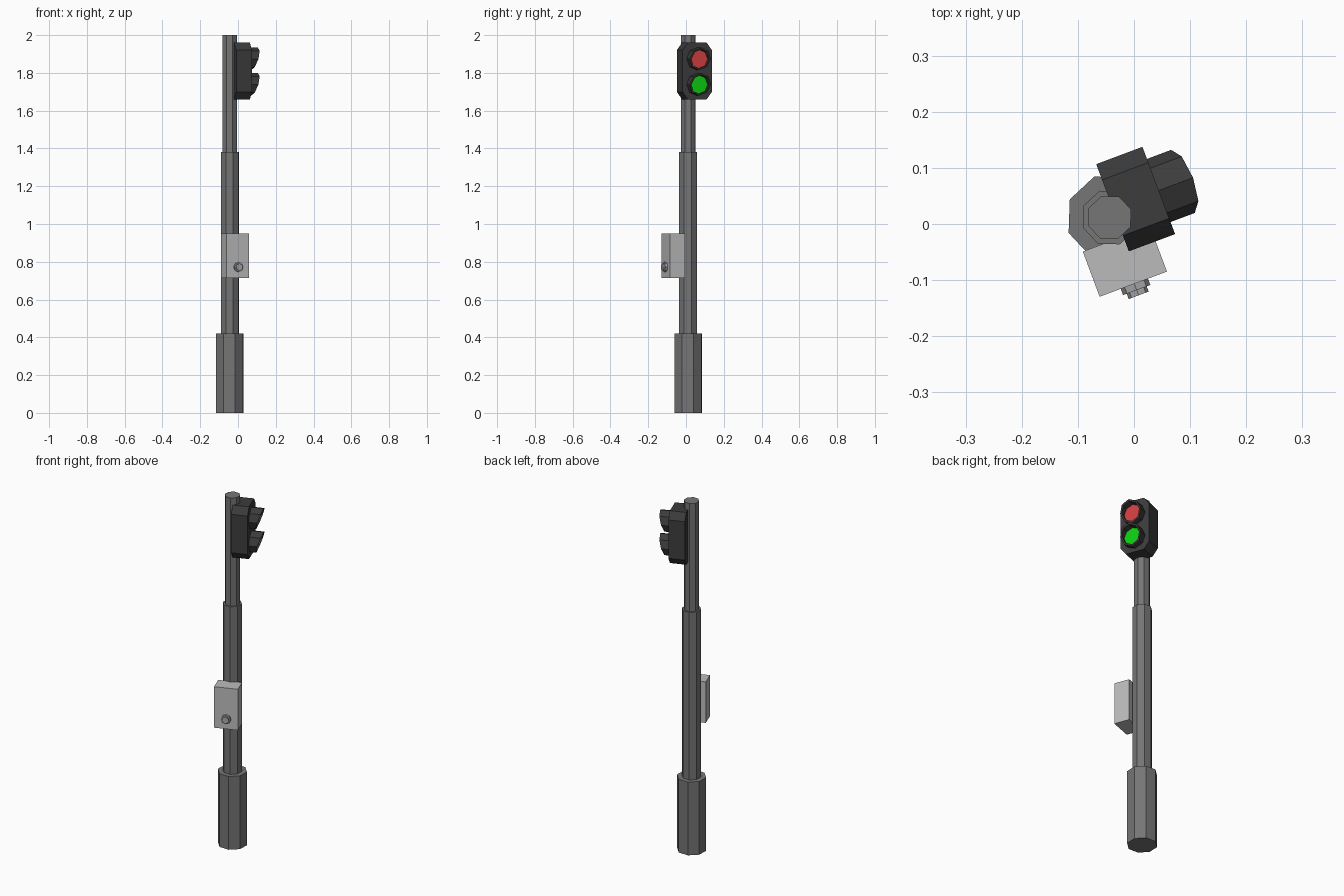
import bpy, bmesh
from math import cos, sin, pi, radians
from mathutils import Matrix, Vector

cube = bpy.data.objects.get("Cube")
if cube:
    bpy.data.objects.remove(cube, do_unlink=True)

# Local frame: x points where the lamps face, the pole stands on the z axis
FRAME = Matrix.Translation((-0.0435, 0.0115, 0)) @ Matrix.Rotation(radians(20.5), 4, 'Z')


def material(name, r, g, b):
    mat = bpy.data.materials.new(name)
    mat.use_nodes = True
    mat.diffuse_color = (r, g, b, 1)
    node = next(n for n in mat.node_tree.nodes if n.type == 'BSDF_PRINCIPLED')
    node.inputs["Base Color"].default_value = (r, g, b, 1)
    return mat


POLE = material("pole_grey", 0.18, 0.18, 0.18)
HEAD = material("housing_black", 0.045, 0.045, 0.045)
BOX = material("box_light_grey", 0.5, 0.5, 0.5)
BUTTON = material("button_grey", 0.4, 0.4, 0.4)
RED = material("lamp_red", 0.65, 0.05, 0.05)
GREEN = material("lamp_green", 0.004, 0.62, 0.006)


def loft(name, rings, mat, caps=True, closed=False):
    """Skin a list of equal-length point rings with flat faces."""
    bm = bmesh.new()
    loops = [[bm.verts.new(p) for p in ring] for ring in rings]
    n = len(loops[0])
    pairs = list(zip(loops, loops[1:]))
    if closed:
        pairs.append((loops[-1], loops[0]))
    for a, b in pairs:
        for i in range(n):
            j = (i + 1) % n
            bm.faces.new((a[i], a[j], b[j], b[i]))
    if caps and not closed:
        bm.faces.new(loops[0])
        bm.faces.new(loops[-1])
    bmesh.ops.recalc_face_normals(bm, faces=bm.faces)
    mesh = bpy.data.meshes.new(name)
    bm.to_mesh(mesh)
    bm.free()
    mesh.materials.append(mat)
    obj = bpy.data.objects.new(name, mesh)
    obj.matrix_world = FRAME
    bpy.context.collection.objects.link(obj)
    return obj


def octagon(r):
    return [(r * cos(k * pi / 4), r * sin(k * pi / 4)) for k in range(8)]


# Stepped octagonal pole
pole = [(0.078, 0), (0.078, 0.42), (0.051, 0.42), (0.051, 1.38), (0.041, 1.38), (0.041, 2)]
loft("pole", [[(x, y, z) for x, y in octagon(r)] for r, z in pole], POLE)

# Signal housing: a rectangle with cut corners, extruded toward the front
SIDE, MID = 0.0145, 1.81
HALF_W, HALF_H, CUT_W, CUT_H = 0.083, 0.15, 0.03, 0.04
quarter = [(HALF_W, HALF_H - CUT_H), (HALF_W - CUT_W, HALF_H)]
outline = (quarter + [(-y, z) for y, z in reversed(quarter)]
           + [(-y, -z) for y, z in quarter] + [(y, -z) for y, z in reversed(quarter)])
loft("signal_housing", [[(x, SIDE + y, MID + z) for y, z in outline]
                        for x in (0.011, 0.099)], HEAD)


# Lamps, each set inside an octagonal hood with a sloping rim
def hood_ring(r, z0, x, slope=0.0):
    return [(x + slope * z, SIDE + y, z0 + z) for y, z in octagon(r)]


for label, z0, mat in (("red", 1.874, RED), ("green", 1.739, GREEN)):
    loft(label + "_hood", [hood_ring(0.06, z0, 0.095), hood_ring(0.06, z0, 0.145, 0.32),
                           hood_ring(0.05, z0, 0.145, 0.32), hood_ring(0.05, z0, 0.095)],
         HEAD, closed=True)
    loft(label + "_lamp", [hood_ring(0.051, z0, 0.096), hood_ring(0.051, z0, 0.121)], mat)

# Push-button box on the side of the pole
loft("control_box", [[(x, y, z) for x, y in
                      ((-0.066, -0.04), (0.062, -0.04), (0.062, -0.126), (-0.066, -0.126))]
                     for z in (0.714, 0.949)], BOX)

# Stepped push button
button = [(0.026, -0.12), (0.026, -0.138), (0.019, -0.138), (0.019, -0.148)]
loft("push_button", [[(x, y, 0.772 + z) for x, z in octagon(r)] for r, y in button], BUTTON)
